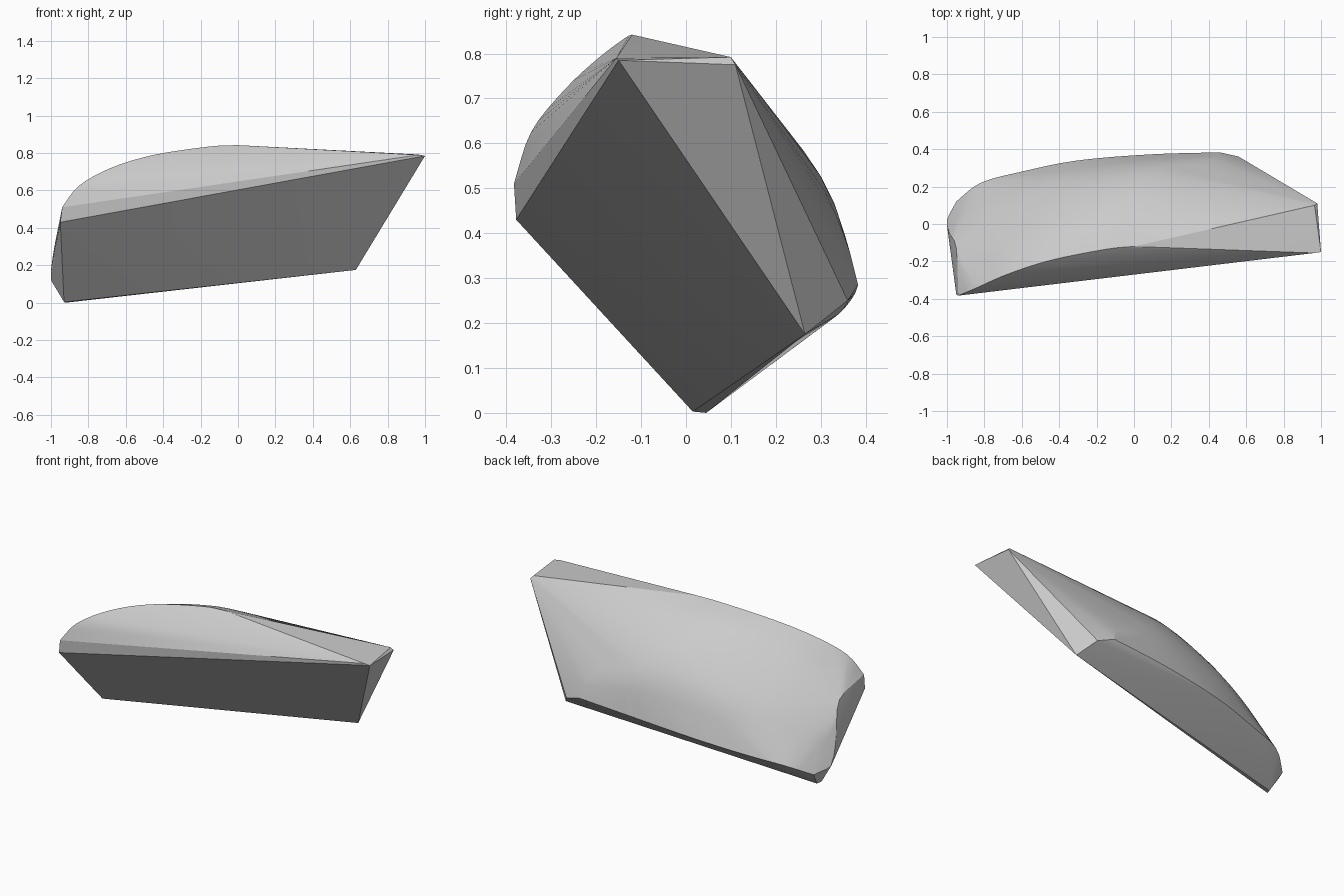
import bpy, bmesh, math
from mathutils import Vector

if "Cube" in bpy.data.objects:
    bpy.data.objects.remove(bpy.data.objects["Cube"])


def spline(pts, steps):
    """Catmull-Rom curve through the given points."""
    p = [Vector(q) for q in pts]
    p = [2 * p[0] - p[1]] + p + [2 * p[-1] - p[-2]]
    out = []
    for i in range(1, len(p) - 2):
        a, b, c, d = p[i - 1:i + 3]
        for k in range(steps):
            t = k / steps
            out.append(0.5 * (2 * b + (c - a) * t + (2 * a - 5 * b + 4 * c - d) * t * t
                              + (3 * b - a - 3 * c + d) * t ** 3))
    out.append(p[-2])
    return out


# Cross-sections of the domed back, each from lower rim to upper ridge
sections = [
    [(.46, .383, .285), (.42, .35, .40), (.30, .27, .55), (.15, .05, .76), (0, -.12, .842)],
    [(.10, .373, .26), (.05, .32, .48), (0, .20, .65), (-.10, .02, .78), (-.15, -.135, .835)],
    [(-.30, .34, .22), (-.35, .26, .44), (-.35, .13, .61), (-.40, -.05, .74), (-.45, -.195, .79)],
    [(-.60, .28, .18), (-.65, .20, .33), (-.68, .08, .47), (-.68, -.10, .63), (-.68, -.27, .72)],
    [(-.82, .22, .15), (-.88, .12, .22), (-.90, .02, .33), (-.88, -.13, .50), (-.85, -.345, .625)],
    [(-.95, .12, .09), (-1, .02, .13), (-.985, -.05, .28), (-.95, -.13, .455), (-.94, -.383, .51)],
]
rows = [spline(s, 3) for s in sections]
dome = [v for col in zip(*rows) for v in spline(col, 4)]

# Corners of the flat slanted face, the pointed end and the lower rim
corners = [
    (-.95, -.378, .43), (-.93, .015, .003), (-.92, .045, 0), (.63, .265, .175),
    (1, -.15, .785), (.965, -.155, .79), (.98, .11, .775), (.965, .10, .792),
    (.56, .36, .25), (-1, .02, .12),
]

# Solid shell wrapped around the dome and corners
bm = bmesh.new()
for v in dome + [Vector(c) for c in corners]:
    bm.verts.new((max(-1, min(1, v.x)), v.y, max(0, v.z)))
res = bmesh.ops.convex_hull(bm, input=bm.verts)
loose = [v for v in bm.verts if not v.link_faces]
bmesh.ops.delete(bm, geom=loose, context='VERTS')
bmesh.ops.recalc_face_normals(bm, faces=bm.faces)
mesh = bpy.data.meshes.new("domed_block")
bm.to_mesh(mesh)
bm.free()
block = bpy.data.objects.new("domed_block", mesh)
bpy.context.collection.objects.link(block)

# Smooth dome with crisp corners
bpy.context.view_layer.objects.active = block
block.select_set(True)
bpy.ops.object.shade_smooth_by_angle(angle=math.radians(12))
